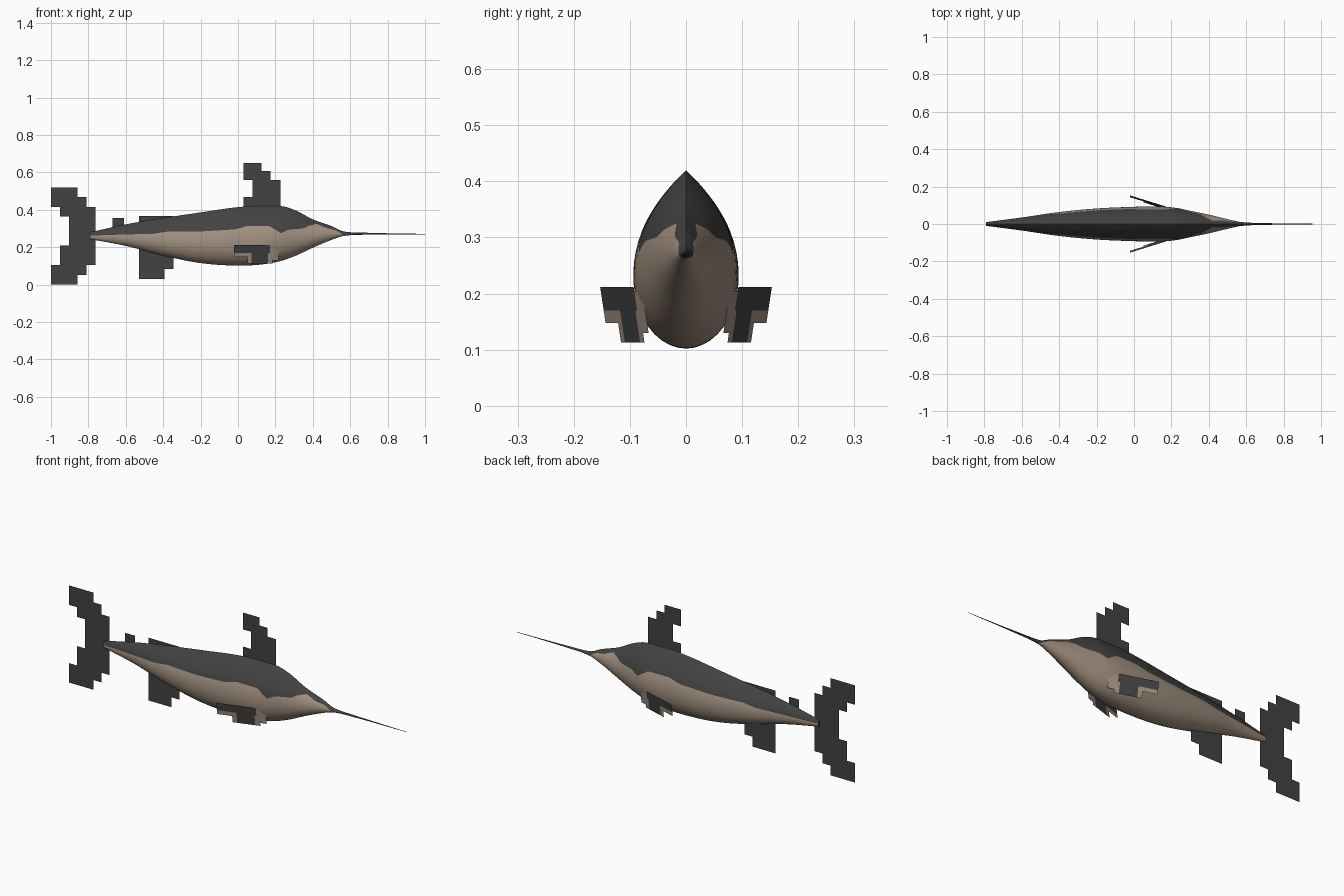
import bpy, bmesh, math

default = bpy.data.objects.get("Cube")
if default:
    bpy.data.objects.remove(default, do_unlink=True)


def material(name, color):
    mat = bpy.data.materials.new(name)
    mat.use_nodes = True
    mat.diffuse_color = color
    mat.node_tree.nodes["Principled BSDF"].inputs["Base Color"].default_value = color
    return mat


MATERIALS = [material("dark grey back", (.055, .055, .055, 1)),
             material("tan belly", (.36, .28, .215, 1))]
DARK, TAN = range(2)


def make_object(name, bm):
    mesh = bpy.data.meshes.new(name)
    bm.to_mesh(mesh)
    bm.free()
    obj = bpy.data.objects.new(name, mesh)
    bpy.context.collection.objects.link(obj)
    for mat in MATERIALS:
        mesh.materials.append(mat)
    return obj


def segment(table, x):
    last = len(table) - 2
    return next((i for i in range(last) if x <= table[i + 1][0]), last)


def linear(table, x):
    i = segment(table, x)
    (xa, a), (xb, b) = table[i:i + 2]
    return a + (b - a) * (x - xa) / (xb - xa)


def slope(table, i, column):
    steps = [(table[j + 1][column] - table[j][column]) / (table[j + 1][0] - table[j][0])
             for j in (i - 1, i) if 0 <= j < len(table) - 1]
    if min(steps) * max(steps) <= 0:
        return 0
    return min(sum(steps) / len(steps), 3 * min(steps, key=abs), key=abs)


def smooth(table, x, column):
    """Cubic curve through the table without overshoot."""
    i = segment(table, x)
    a, b = table[i], table[i + 1]
    span = b[0] - a[0]
    t = (x - a[0]) / span
    ease = t * t * (3 - 2 * t)
    bend = t * (1 - t) * span
    return (a[column] * (1 - ease) + b[column] * ease
            + bend * ((1 - t) * slope(table, i, column) - t * slope(table, i + 1, column)))


# Body stations: x, top, bottom, half width
STATIONS = [(-.79, .28, .243, .01), (-.6, .322, .207, .035), (-.4, .356, .155, .064),
            (-.2, .386, .115, .083), (0, .414, .102, .092), (.1, .42, .105, .094),
            (.22, .42, .124, .087), (.3, .4, .151, .071), (.4, .349, .197, .05),
            (.5, .313, .239, .026), (.57, .283, .261, .011), (.7, .277, .267, .005),
            (1, .271, .269, .0008)]
# Height of the line between back and belly
COLOR_LINE = [(-.79, .262), (-.6, .268), (-.45, .272), (-.38, .283), (-.2, .284), (-.02, .295),
              (.05, .313), (.17, .312), (.21, .287), (.23, .274), (.27, .294), (.35, .3),
              (.38, .315), (.42, .325), (.47, .303), (.52, .292), (.57, .263), (1, .26)]
BILL_START = .575
RINGS, HALF = 200, 14


def ring_points(x):
    """Pointed back, round belly, with one vertex exactly on the colour line."""
    top, bottom, width = (smooth(STATIONS, x, c) for c in (1, 2, 3))
    middle = bottom + .4 * (top - bottom)
    line = linear(COLOR_LINE, x)
    if line > middle:
        split = max(.05, 1 - (line - middle) / (top - middle))
    else:
        split = 1 + math.asin(min(.9, (middle - line) / (middle - bottom))) * 2 / math.pi
    params = [split * k / HALF for k in range(HALF)]
    params += [split + (2 - split) * k / HALF for k in range(HALF + 1)]
    side = []
    for u in params:
        if u < 1:
            side.append((width * (1 - (1 - u) ** 2.1), middle + (top - middle) * (1 - u)))
        else:
            angle = (u - 1) * math.pi / 2
            side.append((width * math.cos(angle), middle - (middle - bottom) * math.sin(angle)))
    side[0], side[-1] = (0, top), (0, bottom)
    return [(x, y, z) for y, z in side] + [(x, -y, z) for y, z in side[-2:0:-1]]


# Body and bill as one loft
bm = bmesh.new()
first, final = STATIONS[0][0], STATIONS[-1][0]
xs = [first + (final - first) * i / RINGS for i in range(RINGS + 1)]
rings = [[bm.verts.new(p) for p in ring_points(x)] for x in xs]
count = len(rings[0])
for i in range(RINGS):
    for k in range(count):
        n = (k + 1) % count
        face = bm.faces.new((rings[i][k], rings[i][n], rings[i + 1][n], rings[i + 1][k]))
        is_belly = HALF <= k < count - HALF and xs[i] < BILL_START
        face.material_index = TAN if is_belly else DARK
bm.faces.new(rings[0])
bm.faces.new(rings[-1])
bmesh.ops.recalc_face_normals(bm, faces=bm.faces)
body = make_object("body", bm)
bpy.context.view_layer.objects.active = body
body.select_set(True)
bpy.ops.object.shade_smooth_by_angle(angle=math.radians(35))


def sheet(name, blocks, depth=lambda x, z: 0):
    """Flat stepped fin made of blocks: x range, z range, colour."""
    bm = bmesh.new()
    for x0, x1, z0, z1, color in blocks:
        corners = [(x0, z0), (x1, z0), (x1, z1), (x0, z1)]
        face = bm.faces.new([bm.verts.new((x, depth(x, z), z)) for x, z in corners])
        face.material_index = color
    bmesh.ops.remove_doubles(bm, verts=bm.verts, dist=.0001)
    return make_object(name, bm)


# Forked tail: column number with its first and last row
CELL_X, CELL_Z = .0477, .052
TAIL = [(0, 0, 2), (0, 8, 10), (1, 0, 4), (1, 7, 10), (2, 0, 10), (3, 1, 9), (4, 2, 8)]
sheet("tail_fin", [(-1 + c * CELL_X, -1 + (c + 1) * CELL_X, a * CELL_Z, b * CELL_Z, DARK)
                   for c, a, b in TAIL])

# Fins on the centre line
sheet("dorsal_fin", [(.03, .078, .56, .65, DARK), (.03, .078, .38, .468, DARK),
                     (.078, .126, .38, .65, DARK), (.126, .174, .38, .607, DARK),
                     (.174, .226, .38, .56, DARK)])
sheet("anal_fin", [(-.53, -.393, .03, .366, DARK), (-.393, -.345, .083, .366, DARK)])
sheet("rear_finlet", [(-.67, -.61, .28, .355, DARK)])

# Side fins, swept back and leaning in at the bottom
SIDE_FIN = [(-.022, .05, .17, .212, DARK), (-.022, .05, .148, .17, TAN),
            (.05, .17, .17, .212, DARK), (.05, .072, .113, .17, TAN),
            (.072, .16, .113, .17, DARK), (.16, .185, .113, .17, TAN),
            (.17, .217, .17, .205, TAN), (.185, .217, .13, .17, TAN)]
for name, sign in (("left", 1), ("right", -1)):
    # The model faces -y, so its left side is the one seen at +x; these sit at +y and -y
    label = "back_side_fin" if sign > 0 else "front_side_fin"
    sheet(label, SIDE_FIN,
          lambda x, z, s=sign: s * (.153 - .31 * (x + .022) + .15 * (z - .212)))
